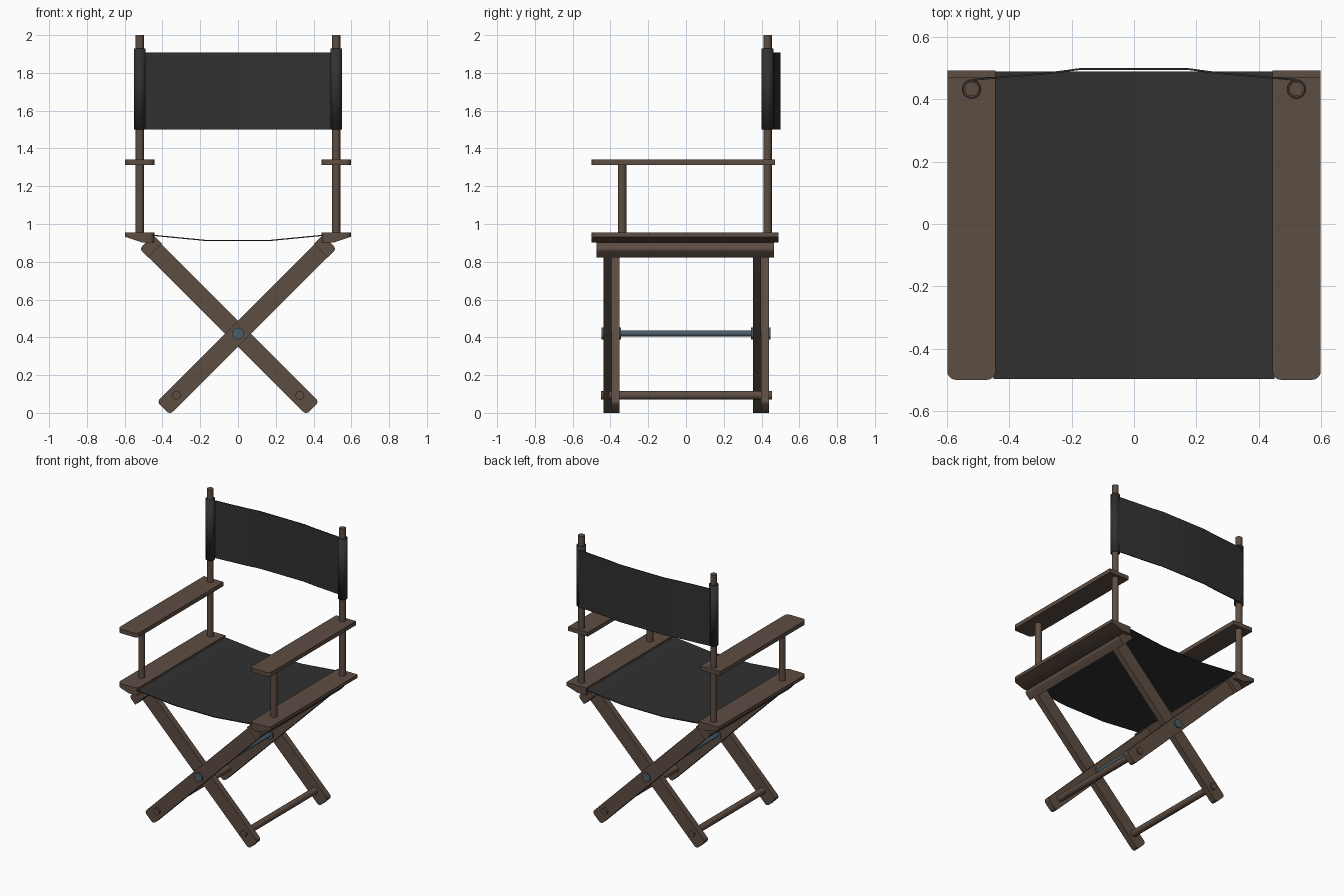
import bpy, bmesh
from mathutils import Vector

if "Cube" in bpy.data.objects:
    bpy.data.objects.remove(bpy.data.objects["Cube"])


def material(name, rgb):
    m = bpy.data.materials.new(name)
    m.diffuse_color = (*rgb, 1)
    m.use_nodes = True
    m.node_tree.nodes["Principled BSDF"].inputs["Base Color"].default_value = m.diffuse_color
    return m


WOOD = material("wood", (0.11, 0.075, 0.055))
CLOTH = material("cloth", (0.03, 0.03, 0.03))
METAL = material("metal", (0.07, 0.11, 0.14))


def finish(name, bm, mat):
    bmesh.ops.recalc_face_normals(bm, faces=bm.faces[:])
    me = bpy.data.meshes.new(name)
    bm.to_mesh(me)
    bm.free()
    ob = bpy.data.objects.new(name, me)
    bpy.context.collection.objects.link(ob)
    me.materials.append(mat)
    bpy.ops.object.select_all(action='DESELECT')
    ob.select_set(True)
    bpy.context.view_layer.objects.active = ob
    bpy.ops.object.shade_smooth_by_angle(angle=0.6)
    return ob


def prism(name, pts, y0, y1, mat, test=None, radius=0.02):
    """Extrude an xz profile along y; round the edges picked by test."""
    bm = bmesh.new()
    face = bm.faces.new([bm.verts.new((x, y0, z)) for x, z in pts])
    ext = bmesh.ops.extrude_face_region(bm, geom=[face])
    moved = [v for v in ext["geom"] if isinstance(v, bmesh.types.BMVert)]
    bmesh.ops.translate(bm, verts=moved, vec=(0, y1 - y0, 0))
    if test:
        edges = [e for e in bm.edges if test(e.verts[0].co, e.verts[1].co)]
        bmesh.ops.bevel(bm, geom=edges, offset=radius, segments=5,
                        profile=0.5, affect='EDGES')
    return finish(name, bm, mat)


def rod(name, a, b, r, mat, caps=True):
    a, b = Vector(a), Vector(b)
    bm = bmesh.new()
    bmesh.ops.create_cone(bm, cap_ends=caps, segments=24, radius1=r, radius2=r,
                          depth=(b - a).length)
    bm.transform((b - a).to_track_quat('Z', 'Y').to_matrix().to_4x4())
    bmesh.ops.translate(bm, verts=bm.verts[:], vec=(a + b) / 2)
    return finish(name, bm, mat)


def board(name, pts, y0, y1):
    """Board with rounded front corners seen from above."""
    def front(p, q):
        return abs(p.y - y0) < 1e-4 and abs(q.y - y0) < 1e-4 and abs(p.x - q.x) < 1e-4
    prism(name, pts, y0, y1, WOOD, front, 0.028)


PIVOT = 0.42


def bar(name, s, t0, t1, half, y0, y1, low_end):
    """Bar along the 45 degree leg axis, one end rounded; s=1 rises to +x."""
    h = half * 0.7071
    corners = [(t0, -h), (t1, -h), (t1, h), (t0, h)]
    pts = [(s * (t - d), PIVOT + t + d) for t, d in corners]
    end = t0 if low_end else t1

    def at_end(p, q):
        along = ((p.x * s) + (p.z - PIVOT)) / 2
        return abs(p.x - q.x) < 1e-4 and abs(p.z - q.z) < 1e-4 and abs(along - end) < 1e-3
    prism(name, pts, y0, y1, WOOD, at_end, 0.022)


for s, side in ((1, "right"), (-1, "left")):
    # Posts and back sleeves
    x = 0.52 * s
    rod(f"back_post_{side}", (x, 0.432, 0.93), (x, 0.432, 2.0), 0.022, WOOD)
    rod(f"arm_post_{side}", (x, -0.338, 0.93), (x, -0.338, 1.32), 0.022, WOOD)
    sleeve = rod(f"back_sleeve_{side}", (x, 0.432, 1.5), (x, 0.432, 1.93), 0.031, CLOTH, False)
    wall = sleeve.modifiers.new("wall", 'SOLIDIFY')
    wall.thickness = 0.006
    wall.offset = -1

    # Armrest and seat rail
    board(f"armrest_{side}", [(s * a, z) for a, z in
          ((0.443, 1.313), (0.598, 1.313), (0.598, 1.342), (0.443, 1.342))], -0.499, 0.471)
    board(f"seat_rail_{side}", [(s * a, z) for a, z in
          ((0.443, 0.903), (0.51, 0.903), (0.598, 0.932), (0.598, 0.955), (0.443, 0.955))],
          -0.499, 0.491)

    # Crossing frame: two legs, a top bar and a foot dowel
    front, back = ((-0.437, 0.354) if s > 0 else (-0.394, 0.397))
    bar(f"front_leg_{side}", s, -0.395, 0.46, 0.0485, front, front + 0.043, True)
    bar(f"back_leg_{side}", s, -0.395, 0.46, 0.0485, back, back + 0.043, True)
    bar(f"frame_top_bar_{side}", s, 0.439, 0.485, 0.052, -0.475, 0.466, False)
    rod(f"foot_dowel_{side}", (-0.327 * s, front - 0.014, 0.093),
        (-0.327 * s, back + 0.057, 0.093), 0.023, WOOD)

# Pivot rod with end caps
rod("pivot_rod", (0, -0.44, PIVOT), (0, 0.44, PIVOT), 0.015, METAL)
for s, end in ((-1, "front"), (1, "back")):
    rod(f"pivot_cap_{end}", (0, 0.345 * s, PIVOT), (0, 0.448 * s, PIVOT), 0.031, METAL)

# Sagging cloth seat
T = 0.006
line = [(-0.45, 0.943), (-0.16, 0.915), (0.16, 0.915), (0.45, 0.943)]
prism("seat", line + [(x, z - T) for x, z in reversed(line)], -0.497, 0.489, CLOTH)

# Cloth back, profile in plan turned upright
half = [(0.515, 0.465), (0.264, 0.487), (0.175, 0.499)]
line = [(-x, y) for x, y in half] + half[::-1]
bm = bmesh.new()
face = bm.faces.new([bm.verts.new((x, y, 1.5)) for x, y in
                     line + [(x, y - T) for x, y in reversed(line)]])
ext = bmesh.ops.extrude_face_region(bm, geom=[face])
bmesh.ops.translate(bm, vec=(0, 0, 0.407),
                    verts=[v for v in ext["geom"] if isinstance(v, bmesh.types.BMVert)])
finish("backrest", bm, CLOTH)
